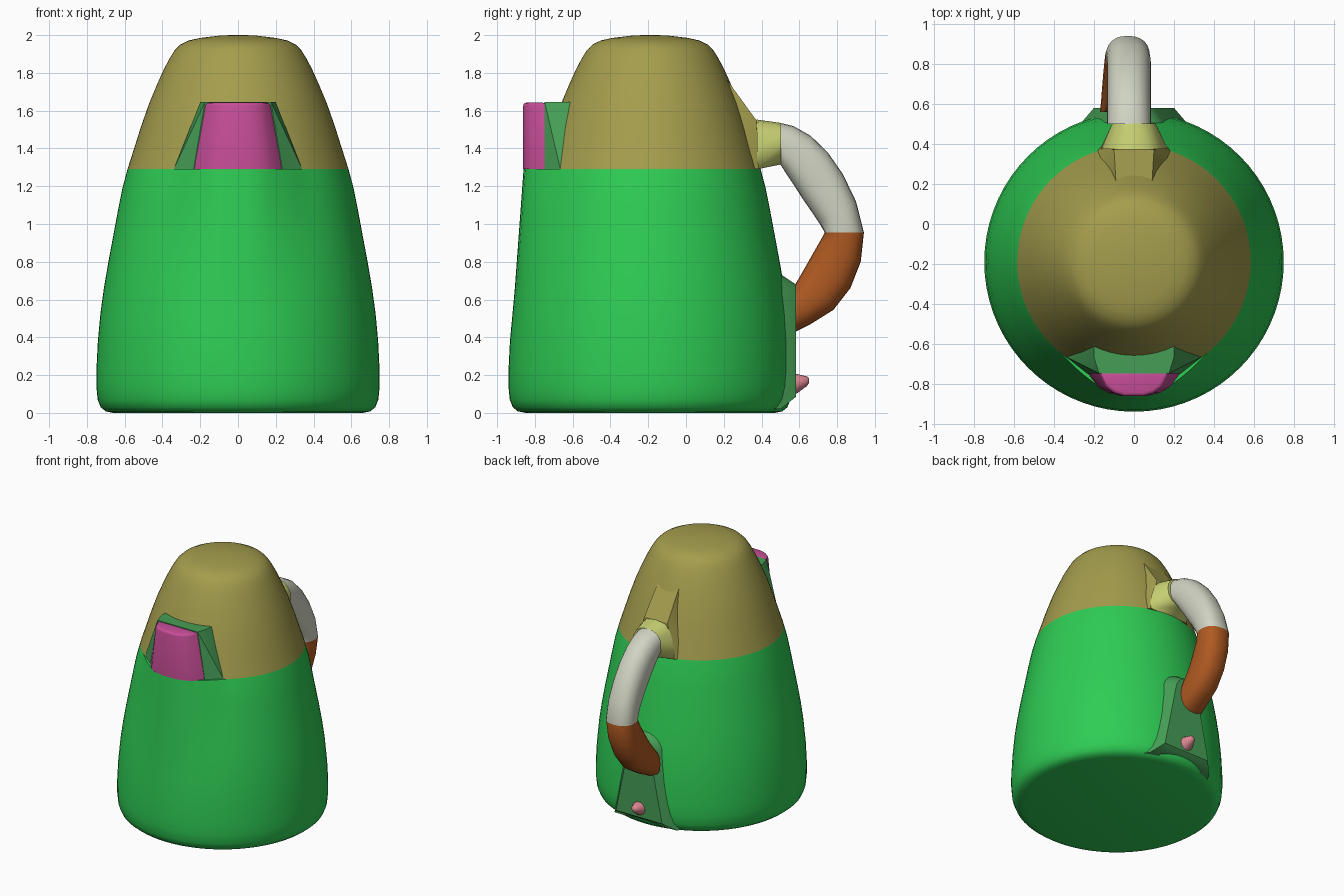
import bpy, bmesh, math

if "Cube" in bpy.data.objects:
    bpy.data.objects.remove(bpy.data.objects["Cube"], do_unlink=True)

CY = -0.19      # centre line of the round body
SEAM = 1.29     # height where body meets lid


def material(name, rgb):
    lin = [((c / 255 + 0.055) / 1.055) ** 2.4 for c in rgb] + [1.0]
    m = bpy.data.materials.new(name)
    m.use_nodes = True
    m.diffuse_color = lin
    m.node_tree.nodes["Principled BSDF"].inputs["Base Color"].default_value = lin
    return m


GREEN = material("bright_green", (46, 204, 84))
OLIVE = material("olive", (164, 157, 77))
MUTED = material("muted_green", (70, 158, 86))
PINK = material("magenta_pink", (200, 78, 152))
YELLOW = material("pale_yellow", (203, 211, 116))
GREY = material("warm_grey", (208, 212, 194))
BROWN = material("rust_brown", (176, 90, 34))
ROSE = material("rose", (220, 135, 145))


def finish(name, bm, mats, angle=35, rule=None):
    """Turn a bmesh into a named, shaded object."""
    bmesh.ops.recalc_face_normals(bm, faces=bm.faces)
    if rule:
        for f in bm.faces:
            f.material_index = rule(f.calc_center_median())
    me = bpy.data.meshes.new(name)
    bm.to_mesh(me)
    bm.free()
    for m in mats:
        me.materials.append(m)
    ob = bpy.data.objects.new(name, me)
    bpy.context.collection.objects.link(ob)
    bpy.ops.object.select_all(action='DESELECT')
    ob.select_set(True)
    bpy.context.view_layer.objects.active = ob
    bpy.ops.object.shade_smooth_by_angle(angle=math.radians(angle))
    return ob


def loft(name, rings, mats, angle=35, rule=None):
    """Skin a list of closed rings and cap both ends."""
    bm = bmesh.new()
    loops = [[bm.verts.new(p) for p in ring] for ring in rings]
    n = len(loops[0])
    for a, b in zip(loops, loops[1:]):
        for i in range(n):
            j = (i + 1) % n
            bm.faces.new((a[i], a[j], b[j], b[i]))
    bm.faces.new(loops[0][::-1])
    bm.faces.new(loops[-1])
    return finish(name, bm, mats, angle, rule)


def hull(name, half_points, mat, angle=30, bevel=0.0):
    """Convex block from points mirrored across x = 0."""
    bm = bmesh.new()
    for x, y, z in half_points:
        for s in ((1, -1) if x else (1,)):
            bm.verts.new((s * x, y, z))
    res = bmesh.ops.convex_hull(bm, input=bm.verts[:])
    junk = {v for v in res["geom_interior"] + res["geom_unused"]
            if isinstance(v, bmesh.types.BMVert) and v.is_valid}
    if junk:
        bmesh.ops.delete(bm, geom=list(junk), context='VERTS')
    bmesh.ops.dissolve_limit(bm, angle_limit=math.radians(1),
                             verts=bm.verts[:], edges=bm.edges[:])
    if bevel:
        top = max(v.co.z for v in bm.verts)
        rim = [e for e in bm.edges if all(v.co.z > top - 0.005 for v in e.verts)]
        bmesh.ops.bevel(bm, geom=rim, offset=bevel, segments=3,
                        profile=0.5, affect='EDGES')
    return finish(name, bm, [mat], angle)


def round_ring(r, z, bulge=0.0, n=72):
    """Circle around the centre line, pushed forward under the spout."""
    pts = []
    for i in range(n):
        a = 2 * math.pi * i / n
        x, y = r * math.cos(a), r * math.sin(a)
        if y < 0:
            y -= bulge * min(1, max(0, (0.36 - abs(x)) / 0.24))
        pts.append((x, CY + y, z))
    return pts


# Body: tapering wall with a rounded foot
body_profile = [(0.66, 0.0), (0.70, 0.008), (0.727, 0.03), (0.743, 0.07), (0.75, 0.14),
                (0.75, 0.22), (0.742, 0.38), (0.728, 0.53), (0.71, 0.66), (0.688, 0.79),
                (0.66, 0.94), (0.632, 1.09), (0.612, 1.19), (0.585, SEAM)]
body_rings = []
for r, z in body_profile:
    front = 0.75 - 0.08 * (z - 0.2) / 1.09
    body_rings.append(round_ring(r, z, max(0, front - r) if z > 0.2 else 0))
loft("body", body_rings, [GREEN], 50)

# Lid: dome with a nearly flat top
lid_profile = [(0.585, SEAM), (0.55, 1.40), (0.512, 1.52), (0.47, 1.64), (0.428, 1.74),
               (0.392, 1.82), (0.36, 1.88), (0.335, 1.92), (0.305, 1.95), (0.26, 1.972),
               (0.20, 1.985), (0.10, 1.997), (0.04, 2.0)]
loft("lid", [round_ring(r, z) for r, z in lid_profile], [OLIVE], 50)

# Raised part of the lid where the handle joins
hull("lid_back_ridge", [(0.17, 0.385, SEAM), (0.10, 0.372, 1.55), (0.09, 0.205, 1.78),
                        (0.22, 0.30, SEAM), (0.1, 0.1, SEAM), (0.09, 0.1, 1.78)], OLIVE)

# Spout: flared base and front lip
hull("spout_base", [(0.34, -0.665, SEAM), (0.235, -0.748, SEAM), (0.20, -0.668, 1.645),
                    (0.175, -0.748, 1.645), (0.34, -0.55, SEAM), (0.20, -0.55, 1.645)], MUTED)
hull("spout_lip", [(0.235, -0.742, SEAM), (0.18, -0.815, SEAM), (0.13, -0.846, SEAM),
                   (0.06, -0.862, SEAM), (0.172, -0.742, 1.643), (0.14, -0.815, 1.643),
                   (0.10, -0.846, 1.643), (0.05, -0.862, 1.643)], PINK, 40, 0.018)


# Handle bracket: block narrowing into the rounded handle end
bracket = [(0.17, 0.375, SEAM), (0.155, 0.375, 1.40), (0.125, 0.375, 1.49),
           (0.08, 0.374, 1.54), (0, 0.373, 1.553)]
for i in range(9):
    a = math.pi * (i / 8 - 0.5)
    bracket.append((round(0.108 * math.cos(a), 4), 0.503, 1.425 + 0.11 * math.sin(a)))
hull("handle_bracket", bracket, YELLOW, 40)

# Handle: swept section given by outer and inner (y, z) points
handle_path = [((0.50, 1.535), (0.50, 1.315)), ((0.57, 1.518), (0.535, 1.26)),
               ((0.66, 1.467), (0.575, 1.20)), ((0.75, 1.38), (0.62, 1.13)),
               ((0.83, 1.265), (0.665, 1.065)), ((0.90, 1.12), (0.705, 1.005)),
               ((0.942, 0.955), (0.735, 0.955)), ((0.925, 0.80), (0.71, 0.91)),
               ((0.87, 0.66), (0.67, 0.84)), ((0.78, 0.545), (0.625, 0.76)),
               ((0.66, 0.47), (0.59, 0.70)), ((0.56, 0.42), (0.56, 0.65))]


def handle_ring(k, n=24):
    (oy, oz), (iy, iz) = handle_path[k]
    cx = -0.025 - 0.035 * max(0, k - 5) / 6
    pts = []
    for i in range(n):
        a = 2 * math.pi * i / n
        c, s = math.cos(a), math.sin(a)
        t = 0.5 + 0.5 * math.copysign(abs(c) ** 0.85, c)
        w = 0.11 * math.copysign(abs(s) ** 0.85, s)
        pts.append((cx + w, iy + (oy - iy) * t, iz + (oz - iz) * t))
    return pts


loft("handle", [handle_ring(k) for k in range(len(handle_path))], [GREY, BROWN], 50,
     lambda c: 0 if c.z > 0.955 else 1)


# Back plate: arched panel carrying the lower handle end
def arch(y, w0, z0, w1, z1, top):
    pts = [(w0, y, z0)]
    for i in range(7):
        a = math.pi / 2 * i / 6
        pts.append((round(w1 * math.cos(a), 4), y, z1 + (top - z1) * math.sin(a)))
    return pts


hull("back_plate", arch(0.43, 0.31, 0.02, 0.19, 0.62, 0.76) + arch(0.50, 0.27, 0.02, 0.16, 0.59, 0.735)
     + arch(0.582, 0.20, 0.085, 0.10, 0.56, 0.68), MUTED, 40)

# Small nub low on the back plate
nub_profile = [(0.054, 0.57), (0.050, 0.59), (0.036, 0.618), (0.026, 0.64), (0.012, 0.652)]
loft("back_nub", [[(r * math.cos(i * math.pi / 8), y, 0.15 + r * math.sin(i * math.pi / 8) + 0.02 * (y - 0.57) / 0.08)
                   for i in range(16)] for r, y in nub_profile], [ROSE], 50)
